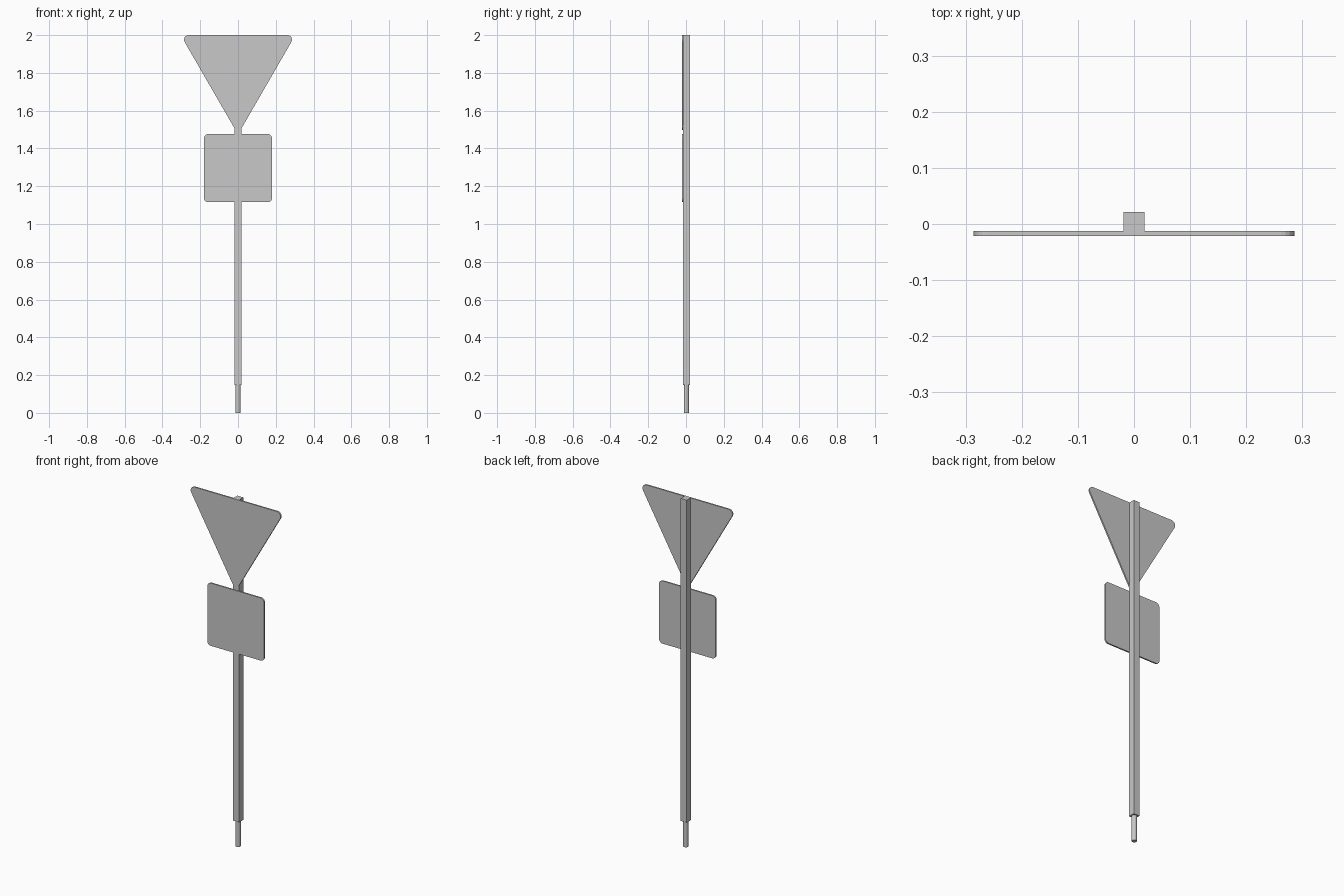
import bpy, bmesh, math

if "Cube" in bpy.data.objects:
    bpy.data.objects.remove(bpy.data.objects["Cube"])

grey = bpy.data.materials.new("metal_grey")
grey.diffuse_color = (0.58, 0.58, 0.58, 1)
grey.use_nodes = True
grey.node_tree.nodes["Principled BSDF"].inputs["Base Color"].default_value = grey.diffuse_color


def finish(name, bm):
    bmesh.ops.recalc_face_normals(bm, faces=bm.faces[:])
    mesh = bpy.data.meshes.new(name)
    bm.to_mesh(mesh)
    bm.free()
    mesh.materials.append(grey)
    obj = bpy.data.objects.new(name, mesh)
    bpy.context.collection.objects.link(obj)
    return obj


def rounded_plate(name, centres, r, y0, y1, steps=6):
    """Plate in the xz plane, rounded around counter-clockwise corner centres."""
    bm = bmesh.new()
    n = len(centres)
    turn = 2 * math.pi / n
    verts = []
    for i, (cx, cz) in enumerate(centres):
        nx, nz = centres[(i + 1) % n]
        end = math.atan2(nz - cz, nx - cx) - math.pi / 2
        for k in range(steps + 1):
            a = end - turn + turn * k / steps
            verts.append(bm.verts.new((cx + r * math.cos(a), y0, cz + r * math.sin(a))))
    face = bm.faces.new(verts)
    ext = bmesh.ops.extrude_face_region(bm, geom=[face])
    moved = [v for v in ext["geom"] if isinstance(v, bmesh.types.BMVert)]
    bmesh.ops.translate(bm, verts=moved, vec=(0, y1 - y0, 0))
    return finish(name, bm)


FRONT, BACK = -0.021, -0.0125

# Downward pointing triangular sign
r = 0.024
a = 0.286 - r
top = 2.0 - r
rounded_plate("triangle_sign", [(0, top - a * math.sqrt(3)), (a, top), (-a, top)],
              r, FRONT, BACK)

# Square plate below it
r = 0.022
h = 0.18 - r
zc = 1.296
rounded_plate("square_sign", [(-h, zc - h), (h, zc - h), (h, zc + h), (-h, zc + h)],
              r, FRONT, BACK)

# Square post
bm = bmesh.new()
bmesh.ops.create_cube(bm, size=1)
for v in bm.verts:
    v.co = (v.co.x * 0.038, 0.002 + v.co.y * 0.038, 1.074 + v.co.z * 1.852)
finish("post", bm)

# Round ground peg
bm = bmesh.new()
bmesh.ops.create_cone(bm, cap_ends=True, segments=32, radius1=0.0135,
                      radius2=0.0135, depth=0.16)
bmesh.ops.translate(bm, verts=bm.verts[:], vec=(0, 0.002, 0.08))
peg = finish("ground_peg", bm)
bpy.context.view_layer.objects.active = peg
peg.select_set(True)
bpy.ops.object.shade_smooth_by_angle(angle=math.radians(40))
